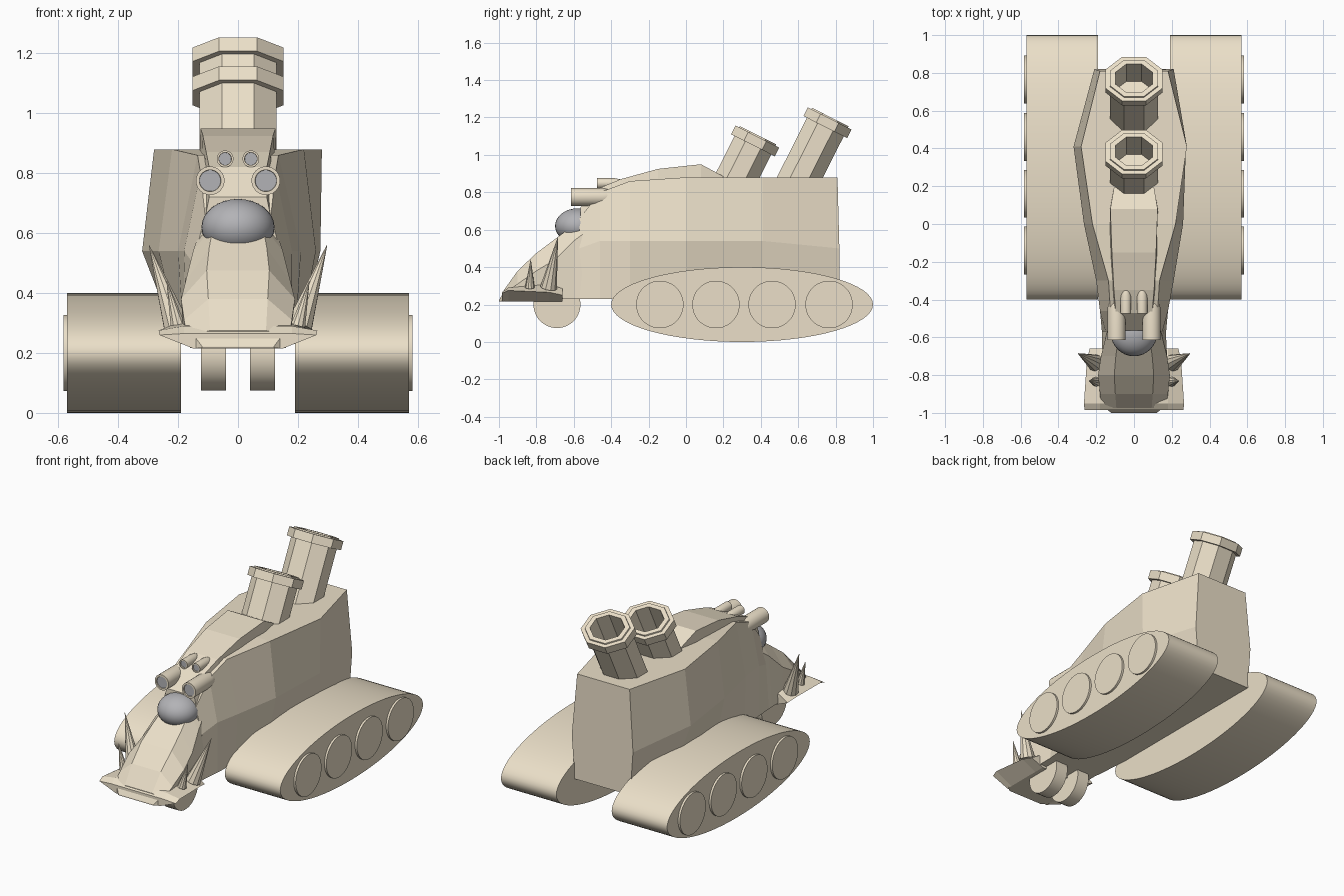
import bpy, bmesh, math
from mathutils import Vector, Matrix

if "Cube" in bpy.data.objects:
    bpy.data.objects.remove(bpy.data.objects["Cube"])

grey = bpy.data.materials.new("lens_grey")
grey.diffuse_color = (0.45, 0.45, 0.47, 1)
grey.use_nodes = True
grey.node_tree.nodes["Principled BSDF"].inputs["Base Color"].default_value = grey.diffuse_color
tan = bpy.data.materials.new("hull_tan")
tan.diffuse_color = (0.83, 0.74, 0.58, 1)
tan.use_nodes = True
tan.node_tree.nodes["Principled BSDF"].inputs["Base Color"].default_value = tan.diffuse_color


def finish(name, bm, mat=tan, smooth=False):
    bmesh.ops.recalc_face_normals(bm, faces=bm.faces)
    me = bpy.data.meshes.new(name)
    bm.to_mesh(me)
    bm.free()
    me.materials.append(mat)
    ob = bpy.data.objects.new(name, me)
    bpy.context.collection.objects.link(ob)
    if smooth:
        bpy.ops.object.select_all(action='DESELECT')
        ob.select_set(True)
        bpy.context.view_layer.objects.active = ob
        bpy.ops.object.shade_smooth_by_angle(angle=math.radians(35))
    return ob


def loft(name, rings, mat=tan, smooth=False):
    """Skin a list of equal-length closed rings and cap both ends."""
    bm = bmesh.new()
    vs = [[bm.verts.new(p) for p in r] for r in rings]
    n = len(vs[0])
    for a, b in zip(vs, vs[1:]):
        for i in range(n):
            j = (i + 1) % n
            bm.faces.new((a[i], a[j], b[j], b[i]))
    bm.faces.new(vs[0])
    bm.faces.new(vs[-1])
    return finish(name, bm, mat, smooth)


def mirrored(y, half):
    """Symmetric ring at y from right-hand (x, z) points, bottom to top."""
    return [(x, y, z) for x, z in half] + [(-x, y, z) for x, z in reversed(half)]


def turned(name, base, axis, profile, n, mat=tan, smooth=True, squash=1.0):
    """Turn (radius, height) profile about an axis starting at base."""
    axis = Vector(axis).normalized()
    u = Vector((1, 0, 0)) if abs(axis.x) < 0.9 else Vector((0, 1, 0))
    u = (u - axis * u.dot(axis)).normalized()
    v = axis.cross(u)
    rings = []
    for r, h in profile:
        rings.append([])
        for i in range(n):
            t = 2 * math.pi * (i + 0.5) / n
            rings[-1].append(Vector(base) + axis * h + u * r * math.cos(t)
                             + v * r * squash * math.sin(t))
    return loft(name, rings, mat, smooth)


# Main hull: widest amidships, slightly fuller on the left
hull = []
for y, xb, xl, xr, zm, xt, zt in [
        (0.82, .19, .21, .21, .50, .18, .88), (0.41, .20, .32, .275, .54, .28, .88),
        (0.0, .20, .265, .26, .54, .22, .88), (-0.3, .19, .20, .21, .54, .135, .86),
        (-0.46, .18, .18, .18, .54, .125, .80), (-0.57, .17, .15, .15, .50, .11, .66)]:
    back = -0.01 if y > 0.8 else 0
    hull.append([(xb, y, .23), (xr, y, zm), (xt, y + back, zt),
                 (-xt, y + back, zt), (-xl, y, zm), (-xb, y, .23)])
loft("hull", hull)

# Raised spine running down to the brow
loft("spine", [mirrored(y, [(w, z - d), (w * k, z)]) for y, w, z, d, k in [
    (0.2, .105, .885, .06, 1), (0.08, .128, .95, .14, .98), (-0.15, .13, .925, .14, .9),
    (-0.35, .125, .87, .14, .85), (-0.47, .12, .82, .14, .8), (-0.565, .12, .72, .12, .8)]])

# Sloping snout with a curved top plate
loft("snout", [mirrored(y, [(b, zb), (w, ze), (w * .55, zt)]) for y, b, zb, w, ze, zt in [
    (-0.52, .17, .23, .13, .60, .68), (-0.6, .17, .23, .15, .54, .625),
    (-0.7, .17, .23, .175, .44, .55), (-0.8, .175, .24, .19, .38, .475),
    (-0.9, .18, .24, .18, .31, .38), (-0.975, .18, .23, .17, .255, .275)]])

# Flared lower lip
loft("lip", [mirrored(y, [(.15, .215), (w, zm), (.18, zt)]) for y, w, zm, zt in [
    (-0.66, .235, .25, .285), (-0.73, .25, .265, .31),
    (-0.95, .265, .275, .29), (-0.985, .262, .26, .265)]])
loft("lip_edge", [mirrored(y, [(w, .216), (w, z)]) for y, w, z in [
    (-0.97, .16, .275), (-1.0, .12, .222)]])

# Central eye dome
bm = bmesh.new()
bmesh.ops.create_uvsphere(bm, u_segments=32, v_segments=16, radius=1,
                          matrix=Matrix.Translation((0, -.58, .62)) @ Matrix.Diagonal((.122, .12, .094, 1)))
finish("eye_dome", bm, grey, True)

for s, side in ((1, "right"), (-1, "left")):
    # Tracks: elliptical profile
    ell = [(.3 + .7 * math.cos(t), .2 + .2 * math.sin(t))
           for t in (2 * math.pi * i / 64 for i in range(64))]
    loft(f"track_{side}", [[(s * x, y, z) for y, z in ell] for x in (.19, .57)], smooth=True)
    # Road wheels and front wheels
    for i, y in enumerate((-.14, .16, .46, .765)):
        turned(f"road_wheel_{side}_{i + 1}", (s * .5, y, .2), (s, 0, 0), [(.127, 0), (.127, .083)], 32)
    turned(f"front_wheel_{side}", (s * .04, -.69, .2), (s, 0, 0), [(.126, 0), (.126, .083)], 32)
    # Eye tubes with recessed grey lenses
    for nm, x, z, y, r, ln in (("large", .093, .775, -.615, .048, .28),
                               ("small", .043, .848, -.475, .028, .155)):
        turned(f"eye_tube_{nm}_{side}", (s * x, y, z), (0, 1, 0),
               [(r * .72, .012), (r * .76, 0), (r, 0), (r, ln * .6), (r * .75, ln * .83),
                (r * .4, ln * .95), (r * .08, ln)], 20)
        turned(f"eye_lens_{nm}_{side}", (s * x, y + .006, z), (0, 1, 0),
               [(r * .74, 0), (r * .74, .01)], 20, grey)
    # Tusks standing on the lip
    for nm, b, tip, r in (("large", (.205, -.735, .29), (.297, -.685, .56), .045),
                          ("small", (.2, -.835, .29), (.238, -.83, .44), .026)):
        b, tip = (Vector((s * p[0], p[1], p[2])) for p in (b, tip))
        turned(f"tusk_{nm}_{side}", b, tip - b, [(r, 0), (.001, (tip - b).length)], 10)

# Two octagonal stacks leaning backwards
axis = Vector((0, .45, .89)).normalized()
k = 1 / math.cos(math.pi / 8)
for nm, top, ln in (("front", (0, .385, 1.105), .32), ("rear", (0, .772, 1.202), .43)):
    base = Vector(top) - axis * ln
    prof = [(.128, 0), (.128, ln - .06), (.152, ln - .06), (.152, ln - .008), (.128, ln - .008),
            (.126, ln), (.098, ln), (.096, ln - .2)]
    turned(f"stack_{nm}", base, axis, [(r * k, h) for r, h in prof], 8, smooth=False, squash=.86)
